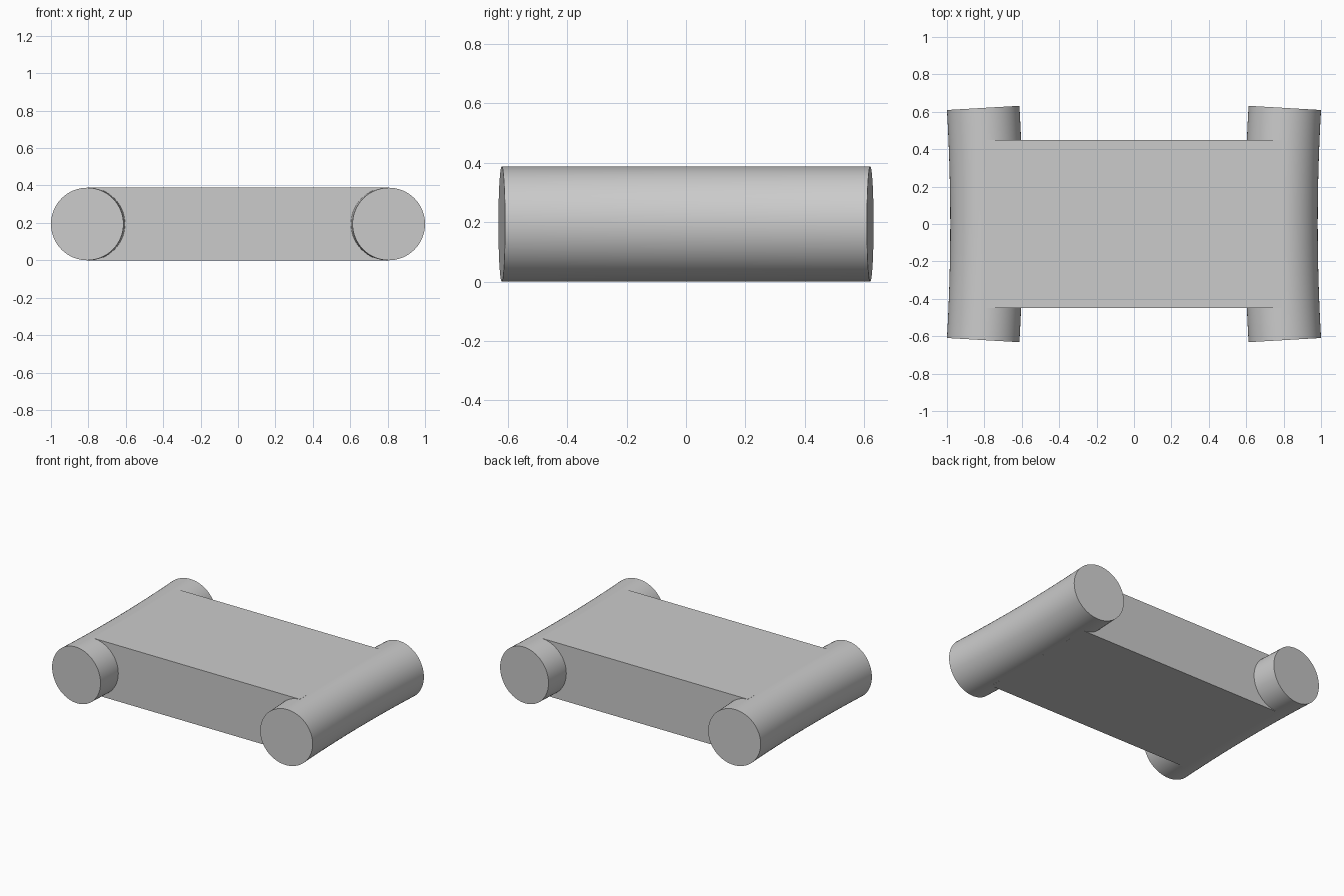
import bpy, bmesh, math
from mathutils import Vector

if "Cube" in bpy.data.objects:
    bpy.data.objects.remove(bpy.data.objects["Cube"], do_unlink=True)

RADIUS = 0.194      # roller thickness
HALF_LEN = 0.621    # roller half length along its centre line
SAG = 0.018         # how far each roller bows inward
SIDES, STEPS = 64, 16

grey = bpy.data.materials.new("neutral grey")
grey.use_nodes = True
colour = (0.6, 0.6, 0.6, 1)
grey.diffuse_color = colour
grey.node_tree.nodes["Principled BSDF"].inputs["Base Color"].default_value = colour


def add_object(name, bm):
    bmesh.ops.recalc_face_normals(bm, faces=bm.faces)
    mesh = bpy.data.meshes.new(name)
    bm.to_mesh(mesh)
    bm.free()
    mesh.materials.append(grey)
    obj = bpy.data.objects.new(name, mesh)
    bpy.context.collection.objects.link(obj)
    bpy.ops.object.select_all(action='DESELECT')
    obj.select_set(True)
    bpy.context.view_layer.objects.active = obj
    bpy.ops.object.shade_smooth_by_angle(angle=math.radians(30))
    return obj


def bowed_roller(name, side):
    """Round bar swept along a shallow arc, with flat square-cut ends."""
    bm = bmesh.new()
    bend = HALF_LEN ** 2 / (2 * SAG)
    max_angle = HALF_LEN / bend
    end_x = 1 - RADIUS * math.cos(max_angle)
    rings = []
    for i in range(STEPS + 1):
        a = max_angle * (2 * i / STEPS - 1)
        centre = Vector((end_x - SAG + bend * (1 - math.cos(a)), bend * math.sin(a), RADIUS))
        outward = Vector((math.cos(a), -math.sin(a), 0))
        ring = []
        for k in range(SIDES):
            t = math.tau * k / SIDES
            p = centre + outward * RADIUS * math.cos(t) + Vector((0, 0, RADIUS * math.sin(t)))
            ring.append(bm.verts.new((side * p.x, p.y, p.z)))
        rings.append(ring)
    for r0, r1 in zip(rings, rings[1:]):
        for k in range(SIDES):
            n = (k + 1) % SIDES
            bm.faces.new((r0[k], r0[n], r1[n], r1[k]))
    bm.faces.new(rings[0])
    bm.faces.new(rings[-1])
    return add_object(name, bm)


# Two rollers, bowed toward each other
bowed_roller("left_roller", 1)
bowed_roller("right_roller", -1)

# Flat slab joining the rollers, flush with their tops and bottoms
bm = bmesh.new()
bmesh.ops.create_cube(bm, size=1)
bmesh.ops.scale(bm, vec=(1.58, 0.9, 2 * RADIUS), verts=bm.verts)
bmesh.ops.translate(bm, vec=(0, 0, RADIUS), verts=bm.verts)
add_object("centre_slab", bm)
